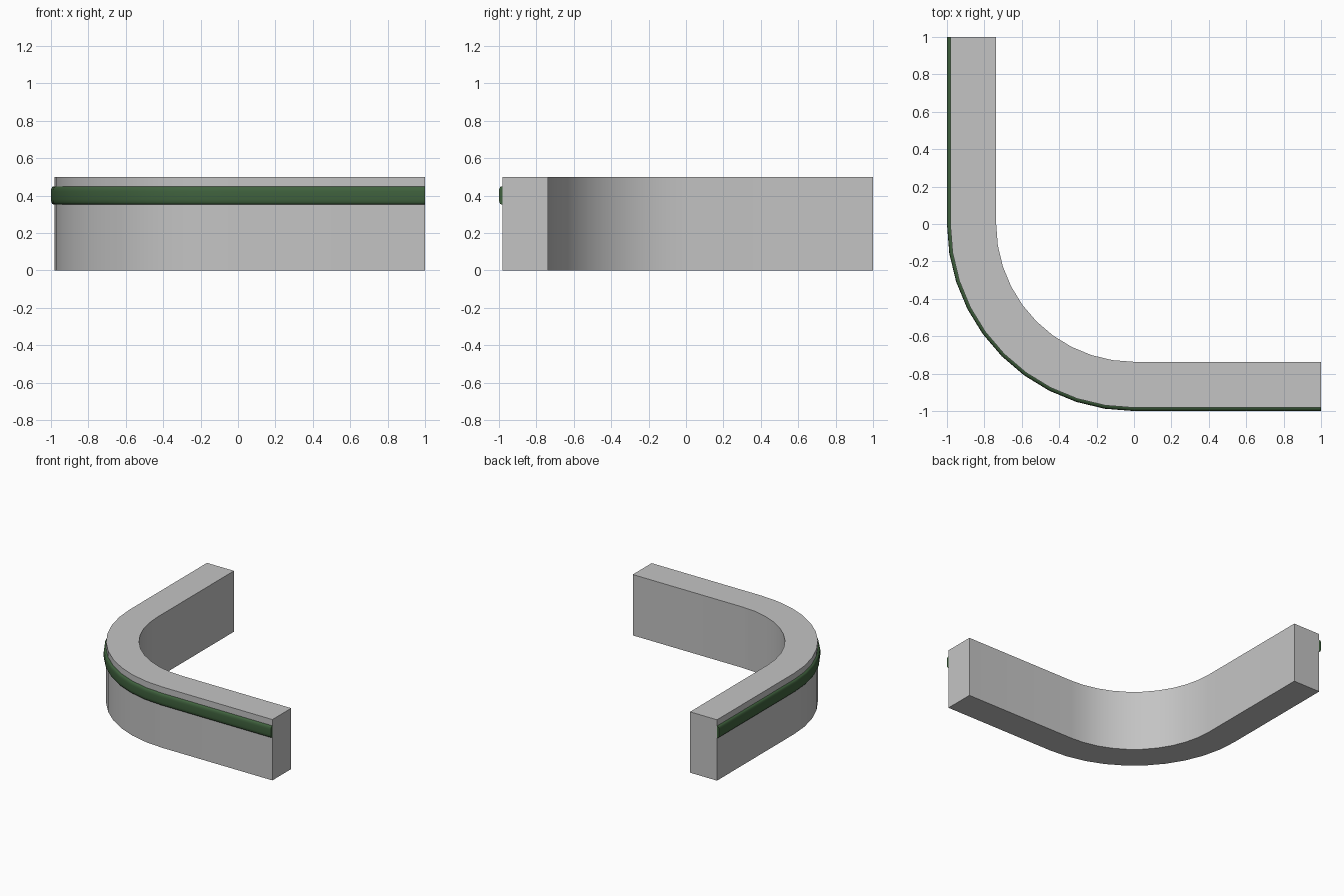
import bpy, bmesh, math

if "Cube" in bpy.data.objects:
    bpy.data.objects.remove(bpy.data.objects["Cube"])


def material(name, rgb):
    m = bpy.data.materials.new(name)
    m.diffuse_color = (*rgb, 1)
    m.use_nodes = True
    m.node_tree.nodes["Principled BSDF"].inputs["Base Color"].default_value = m.diffuse_color
    return m


def sweep(name, profile, mat, steps=10):
    """Sweep a closed (radius, z) profile along straight leg, quarter bend, straight leg."""
    # each station: outward direction and shift along the leg
    stations = [((-1, 0), (0, 1))]
    for i in range(steps + 1):
        a = math.pi + i * math.pi / 2 / steps
        stations.append(((math.cos(a), math.sin(a)), (0, 0)))
    stations.append(((0, -1), (1, 0)))

    bm = bmesh.new()
    rings = [[bm.verts.new((d[0] * r + s[0], d[1] * r + s[1], z)) for r, z in profile]
             for d, s in stations]
    n = len(profile)
    for a, b in zip(rings, rings[1:]):
        for i in range(n):
            j = (i + 1) % n
            bm.faces.new((a[i], a[j], b[j], b[i]))
    bm.faces.new(rings[0])
    bm.faces.new(rings[-1])
    bmesh.ops.recalc_face_normals(bm, faces=bm.faces)
    me = bpy.data.meshes.new(name)
    bm.to_mesh(me)
    bm.free()
    me.materials.append(mat)
    ob = bpy.data.objects.new(name, me)
    bpy.context.collection.objects.link(ob)
    bpy.ops.object.select_all(action='DESELECT')
    ob.select_set(True)
    bpy.context.view_layer.objects.active = ob
    bpy.ops.object.shade_smooth_by_angle(angle=math.radians(50))
    return ob


grey = material("light grey", (0.55, 0.55, 0.55))
green = material("dark green", (0.05, 0.12, 0.047))

# curved wall
sweep("curved_wall", [(0.737, 0), (0.982, 0), (0.982, 0.5), (0.737, 0.5)], grey)

# rounded trim strip along the outer face
sweep("trim_strip", [(0.982, 0.352), (0.992, 0.354), (0.998, 0.364), (1.0, 0.38),
                     (1.0, 0.422), (0.998, 0.438), (0.992, 0.447), (0.982, 0.449)], green)
